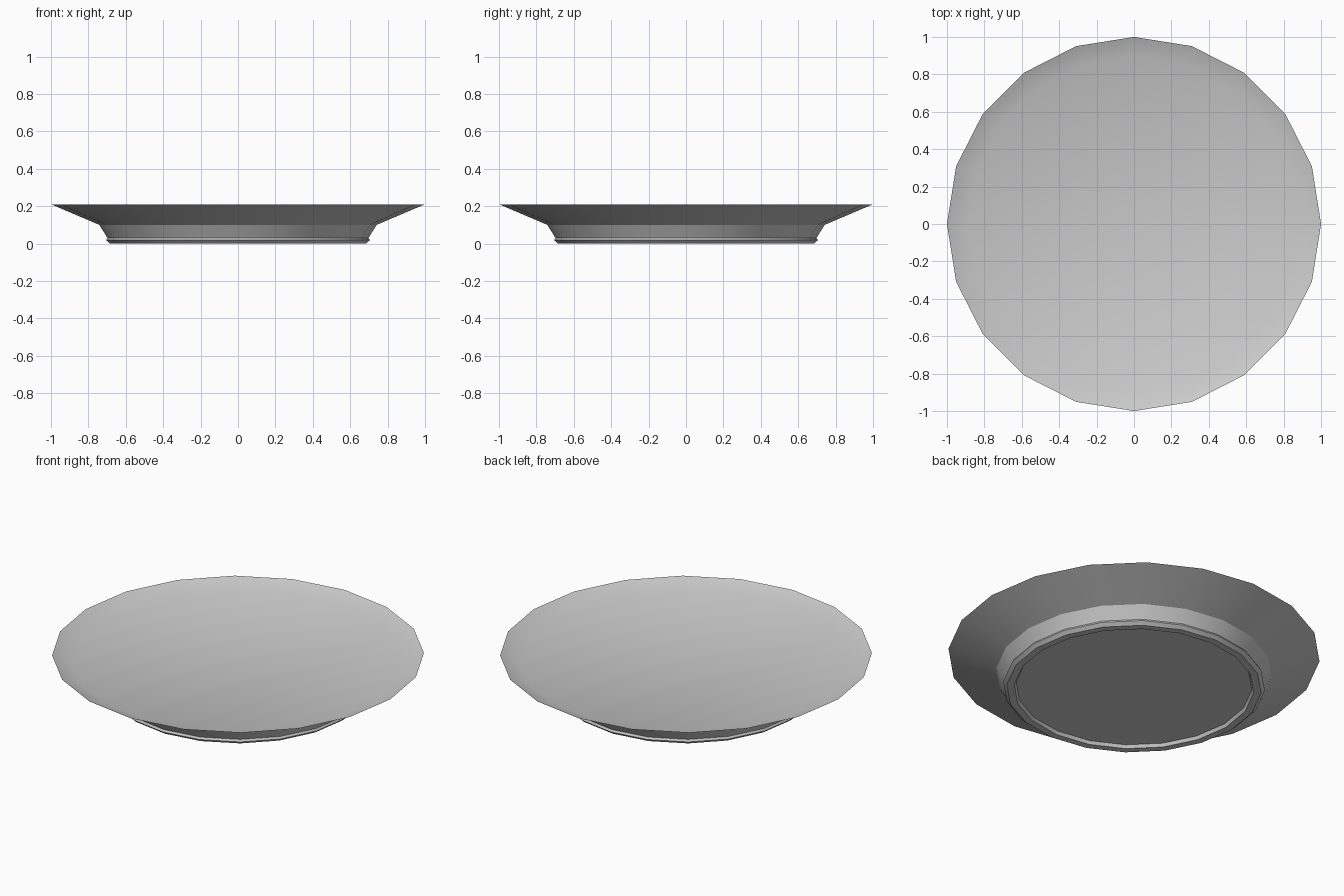
import bpy, bmesh
from math import sin, cos, tau, radians

if "Cube" in bpy.data.objects:
    bpy.data.objects.remove(bpy.data.objects["Cube"])

SIDES = 20

# Half profile (radius, height): foot recess, foot ring, underside, rim, well
PROFILE = [
    (0.635, 0.018), (0.645, 0.0), (0.685, 0.0), (0.705, 0.018),
    (0.698, 0.03), (0.707, 0.045), (0.742, 0.1),
    (1.0, 0.21), (0.893, 0.167),
]


def lathe(name, profile, sides):
    """Spin a profile around z and cap both ends."""
    bm = bmesh.new()
    rings = [[bm.verts.new((r * cos(tau * i / sides), r * sin(tau * i / sides), z))
              for i in range(sides)] for r, z in profile]
    for a, b in zip(rings, rings[1:]):
        for i in range(sides):
            j = (i + 1) % sides
            bm.faces.new((a[i], a[j], b[j], b[i]))
    bm.faces.new(rings[0][::-1])
    bm.faces.new(rings[-1])
    bmesh.ops.recalc_face_normals(bm, faces=bm.faces)
    mesh = bpy.data.meshes.new(name)
    bm.to_mesh(mesh)
    bm.free()
    obj = bpy.data.objects.new(name, mesh)
    bpy.context.collection.objects.link(obj)
    return obj


# Shallow plate with foot ring
plate = lathe("plate", PROFILE, SIDES)
bpy.context.view_layer.objects.active = plate
plate.select_set(True)
bpy.ops.object.shade_smooth_by_angle(angle=radians(30))
